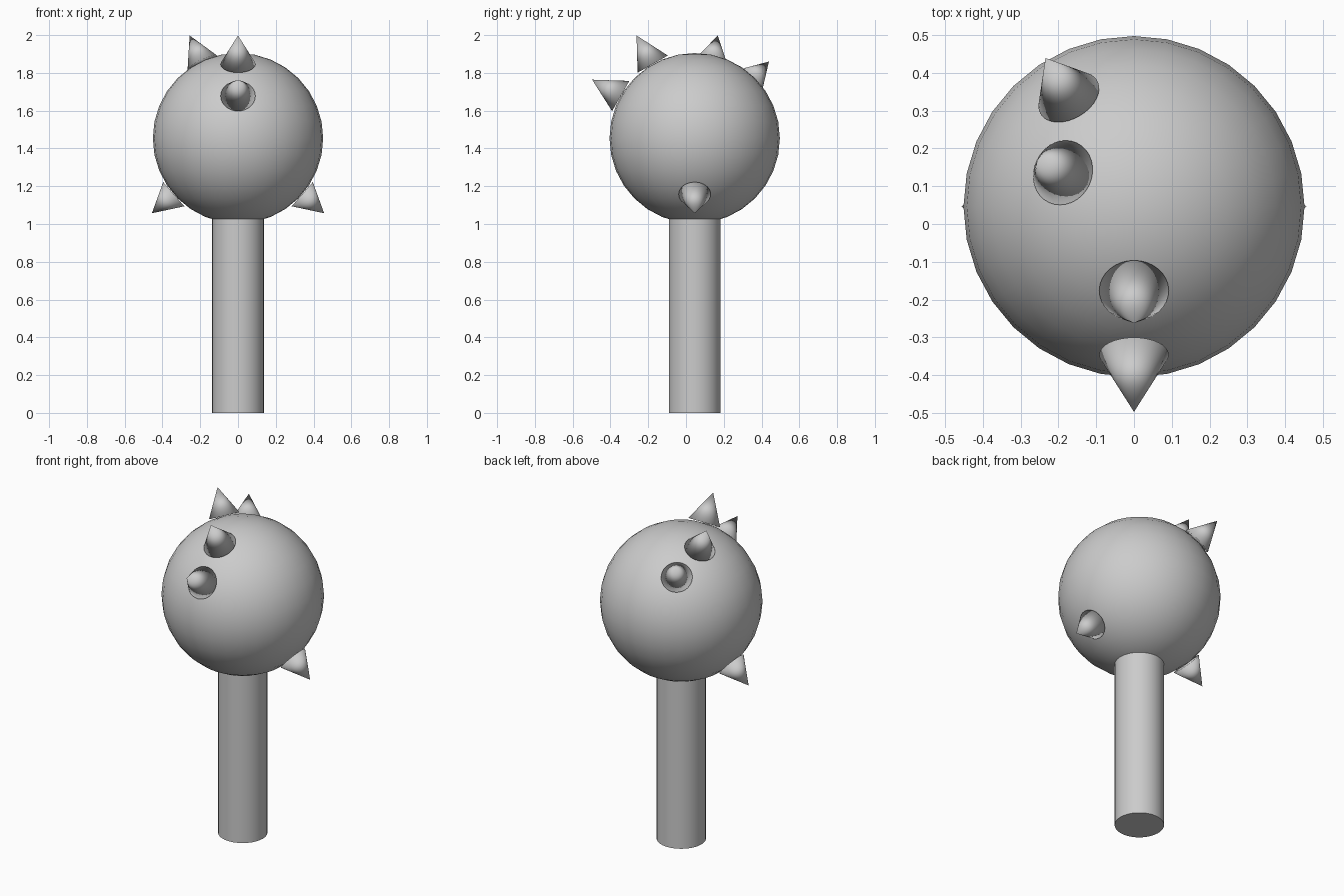
import bpy
from mathutils import Vector

if "Cube" in bpy.data.objects:
    bpy.data.objects.remove(bpy.data.objects["Cube"])

CENTRE = Vector((0, 0.046, 1.454))
RADIUS = 0.451


def finish(name, angle=None):
    ob = bpy.context.object
    ob.name = name
    if angle is None:
        bpy.ops.object.shade_smooth()
    else:
        bpy.ops.object.shade_smooth_by_angle(angle=angle)
    return ob


def spike(name, tip, base_radius):
    """Cone pointing straight out of the ball, its base resting on the surface."""
    tip = Vector(tip)
    out = (tip - CENTRE).normalized()
    base = CENTRE + out * 0.451
    bpy.ops.mesh.primitive_cone_add(
        vertices=32, radius1=base_radius, radius2=0, depth=(tip - base).length,
        location=(tip + base) / 2,
        rotation=out.to_track_quat('Z', 'Y').to_euler())
    return finish(name)


# Round head
bpy.ops.mesh.primitive_uv_sphere_add(segments=32, ring_count=16,
                                     radius=RADIUS, location=CENTRE)
finish("head_ball")

# Straight handle, its top end sunk into the head
HANDLE_TOP = 1.08
bpy.ops.mesh.primitive_cylinder_add(vertices=32, radius=0.137, depth=HANDLE_TOP,
                                    location=(0, CENTRE.y, HANDLE_TOP / 2))
finish("handle", 0.6)

# Two front spikes on the centre line
spike("front_spike_upper", (0, -0.262, 1.998), 0.092)
spike("front_spike_lower", (0, -0.497, 1.764), 0.092)

# Two spikes on the back left
spike("back_spike_upper", (-0.256, 0.168, 1.998), 0.087)
spike("back_spike_lower", (-0.234, 0.439, 1.86), 0.087)

# Mirrored pair of spikes low on the sides
for side, label in ((-1, "left"), (1, "right")):
    spike("side_spike_" + label, (side * 0.456, CENTRE.y, 1.057), 0.085)
